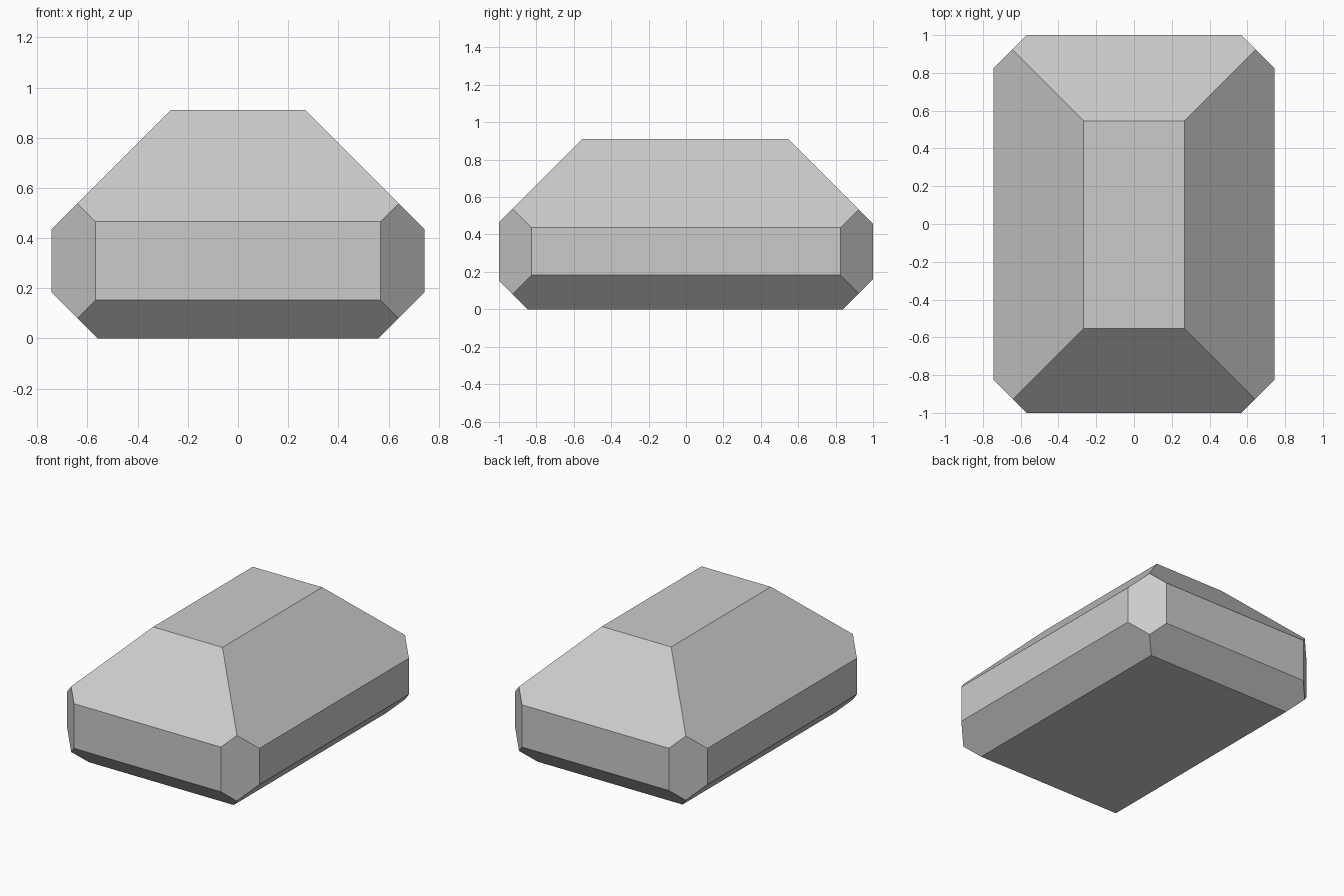
import bpy, bmesh
from mathutils import Vector

if "Cube" in bpy.data.objects:
    bpy.data.objects.remove(bpy.data.objects["Cube"])

HX, HY, H = 0.743, 1.0, 0.911

bm = bmesh.new()

# Plain block standing on the ground
bmesh.ops.create_cube(bm, size=1)
for v in bm.verts:
    v.co = Vector((v.co.x * 2 * HX, v.co.y * 2 * HY, (v.co.z + 0.5) * H))


def chamfer(normal, offset):
    """Slice away everything beyond normal . p = offset and cap the cut."""
    n = Vector(normal)
    cut = bmesh.ops.bisect_plane(
        bm, geom=bm.verts[:] + bm.edges[:] + bm.faces[:], dist=1e-5,
        plane_co=n * offset / n.length_squared, plane_no=n, clear_outer=True)
    edges = [e for e in cut["geom_cut"] if isinstance(e, bmesh.types.BMEdge)]
    bmesh.ops.contextual_create(bm, geom=edges)


# 45 degree cuts: side top and bottom, upright corners
for s in (-1, 1):
    chamfer((s, 0, 1), 1.179)
    chamfer((s, 0, -1), 0.56)
    for t in (-1, 1):
        chamfer((s, t, 0), 1.568)

# End cuts, very slightly different front and back
chamfer((0, -1, 1), 1.465)
chamfer((0, 1, 1), 1.457)
chamfer((0, -1, -1), 0.847)
chamfer((0, 1, -1), 0.838)

bmesh.ops.recalc_face_normals(bm, faces=bm.faces[:])
mesh = bpy.data.meshes.new("faceted_block")
bm.to_mesh(mesh)
bm.free()
bpy.context.collection.objects.link(bpy.data.objects.new("faceted_block", mesh))
